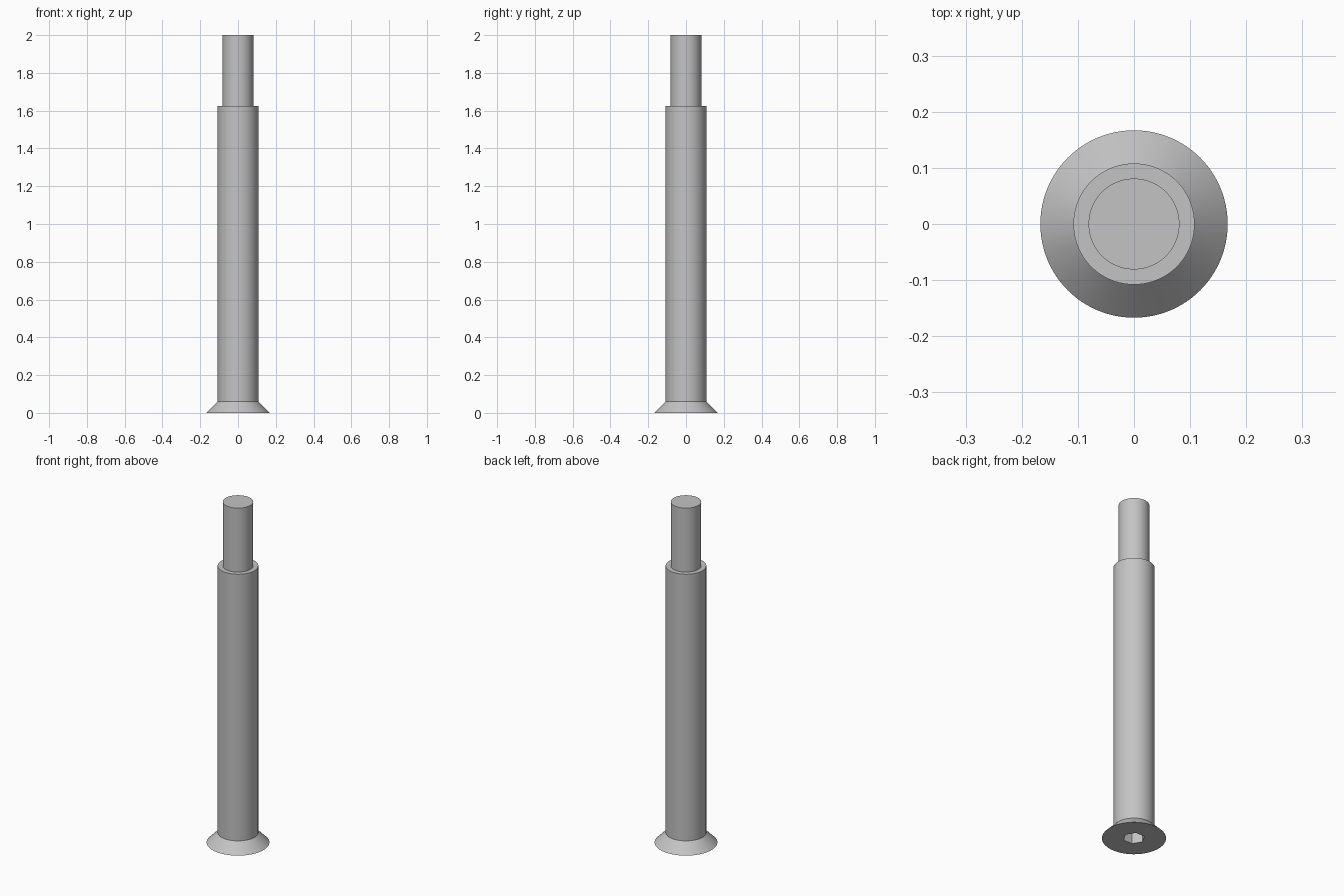
import bpy
import bmesh
import math

SEGMENTS = 96

cube = bpy.data.objects.get("Cube")
if cube:
    bpy.data.objects.remove(cube, do_unlink=True)

# Single plain metal colour
STEEL = (0.55, 0.55, 0.55, 1.0)
steel = bpy.data.materials.new("grey steel")
steel.use_nodes = True
steel.diffuse_color = STEEL
shader = steel.node_tree.nodes["Principled BSDF"]
shader.inputs["Base Color"].default_value = STEEL
shader.inputs["Roughness"].default_value = 0.5


def ring(bm, radius, z, hexagonal=False):
    """Ring of vertices, round or on a hexagon with the given corner radius."""
    verts = []
    for i in range(SEGMENTS):
        angle = math.tau * i / SEGMENTS
        r = radius
        if hexagonal:
            off_flat = angle % (math.pi / 3) - math.pi / 6
            r *= math.cos(math.pi / 6) / math.cos(off_flat)
        verts.append(bm.verts.new((r * math.cos(angle), r * math.sin(angle), z)))
    return verts


def lathe(name, profile, start_cap=False, end_cap=False):
    """Turn a profile, ordered outward and upward, into a smooth part."""
    bm = bmesh.new()
    rings = [ring(bm, *point) for point in profile]
    for a, b in zip(rings, rings[1:]):
        for i in range(SEGMENTS):
            j = (i + 1) % SEGMENTS
            bm.faces.new((a[i], a[j], b[j], b[i]))
    if start_cap:
        bm.faces.new(rings[0][::-1])
    if end_cap:
        bm.faces.new(rings[-1])
    mesh = bpy.data.meshes.new(name)
    bm.to_mesh(mesh)
    bm.free()
    mesh.materials.append(steel)
    part = bpy.data.objects.new(name, mesh)
    bpy.context.collection.objects.link(part)
    bpy.ops.object.select_all(action="DESELECT")
    part.select_set(True)
    bpy.context.view_layer.objects.active = part
    bpy.ops.object.shade_smooth_by_angle(angle=math.radians(30))
    return part


HEAD_R, SLEEVE_R, PIN_R, SOCKET_R = 0.167, 0.108, 0.081, 0.057
HEAD_TOP, SLEEVE_TOP, PIN_TOP, SOCKET_DEPTH = 0.059, 1.624, 2.0, 0.07

# Countersunk head with a hex socket underneath
lathe("countersunk_head",
      [(SOCKET_R, SOCKET_DEPTH, True), (SOCKET_R, 0, True),
       (HEAD_R, 0), (SLEEVE_R, HEAD_TOP)], start_cap=True)

# Long sleeve with a flat shoulder
lathe("sleeve",
      [(SLEEVE_R, HEAD_TOP), (SLEEVE_R, SLEEVE_TOP), (PIN_R, SLEEVE_TOP)])

# Narrower end pin
lathe("end_pin", [(PIN_R, SLEEVE_TOP), (PIN_R, PIN_TOP)], end_cap=True)
